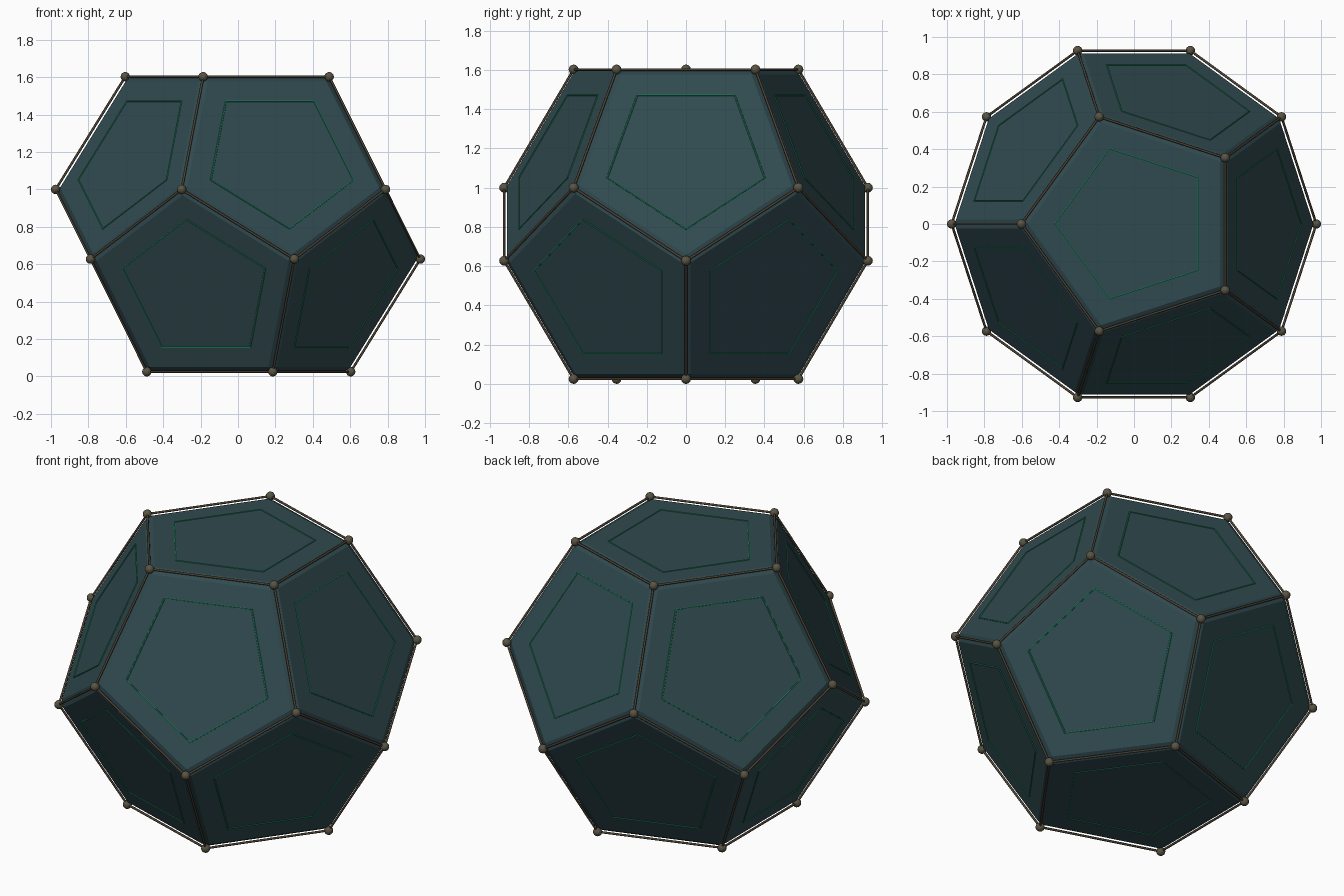
import bpy, bmesh, math
from mathutils import Vector

if "Cube" in bpy.data.objects:
    bpy.data.objects.remove(bpy.data.objects["Cube"])

R = 0.9925            # distance from centre to each corner
BALL = 0.025          # corner ball radius
ROD = 0.0065          # edge rod radius
TRIM = 0.004          # inlaid line radius
CENTRE = Vector((0, 0, 0.7947 * R + BALL))


def material(name, colour):
    m = bpy.data.materials.new(name)
    m.diffuse_color = (*colour, 1)
    m.use_nodes = True
    m.node_tree.nodes["Principled BSDF"].inputs["Base Color"].default_value = m.diffuse_color
    return m


teal = material("dark_teal", (0.030, 0.068, 0.079))
bronze = material("dark_bronze", (0.070, 0.052, 0.032))
olive = material("olive_bronze", (0.100, 0.088, 0.056))
green = material("emerald", (0.012, 0.235, 0.115))


def add_object(name, bm, mat):
    bmesh.ops.recalc_face_normals(bm, faces=bm.faces)
    me = bpy.data.meshes.new(name)
    bm.to_mesh(me)
    bm.free()
    me.materials.append(mat)
    ob = bpy.data.objects.new(name, me)
    bpy.context.collection.objects.link(ob)
    return ob


def add_rod(bm, a, b, radius, sides):
    """Straight rod between two points."""
    d = b - a
    mat = d.to_track_quat('Z', 'Y').to_matrix().to_4x4()
    mat.translation = (a + b) / 2
    bmesh.ops.create_cone(bm, cap_ends=True, segments=sides, radius1=radius,
                          radius2=radius, depth=d.length, matrix=mat)


def smooth(ob):
    bpy.ops.object.select_all(action='DESELECT')
    ob.select_set(True)
    bpy.context.view_layer.objects.active = ob
    bpy.ops.object.shade_smooth_by_angle(angle=math.radians(50))


# Twelve-sided solid: four rings of five corners, wrapped in a hull
body = bmesh.new()
for radius, z, turn in ((0.6071, 0.7947, 180), (0.9822, 0.1876, 180),
                        (0.9822, -0.1876, 0), (0.6071, -0.7947, 0)):
    for k in range(5):
        a = math.radians(turn + 72 * k)
        body.verts.new(CENTRE + R * Vector((radius * math.cos(a), radius * math.sin(a), z)))
bmesh.ops.convex_hull(body, input=body.verts)
bmesh.ops.dissolve_limit(body, angle_limit=math.radians(5),
                         verts=body.verts, edges=body.edges)

# Corner balls
balls = bmesh.new()
for v in body.verts:
    vs = bmesh.ops.create_uvsphere(balls, u_segments=16, v_segments=10, radius=BALL)["verts"]
    bmesh.ops.translate(balls, vec=v.co, verts=vs)

# Edge rods
rods = bmesh.new()
for e in body.edges:
    add_rod(rods, e.verts[0].co, e.verts[1].co, ROD, 8)

# Pentagon line inlaid in every face
lines = bmesh.new()
for f in body.faces:
    c = f.calc_center_median()
    out = (c - CENTRE).normalized() * 0.001
    pts = [c + (v.co - c) * 0.7 + out for v in f.verts]
    for p, q in zip(pts, pts[1:] + pts[:1]):
        add_rod(lines, p, q, TRIM, 6)

# Chamfer the body so the rods stand clear of it
bmesh.ops.bevel(body, geom=body.edges[:], offset=0.028, offset_type='OFFSET',
                segments=1, affect='EDGES')

add_object("body", body, teal)
smooth(add_object("corner_balls", balls, olive))
smooth(add_object("edge_rods", rods, bronze))
smooth(add_object("face_lines", lines, green))
